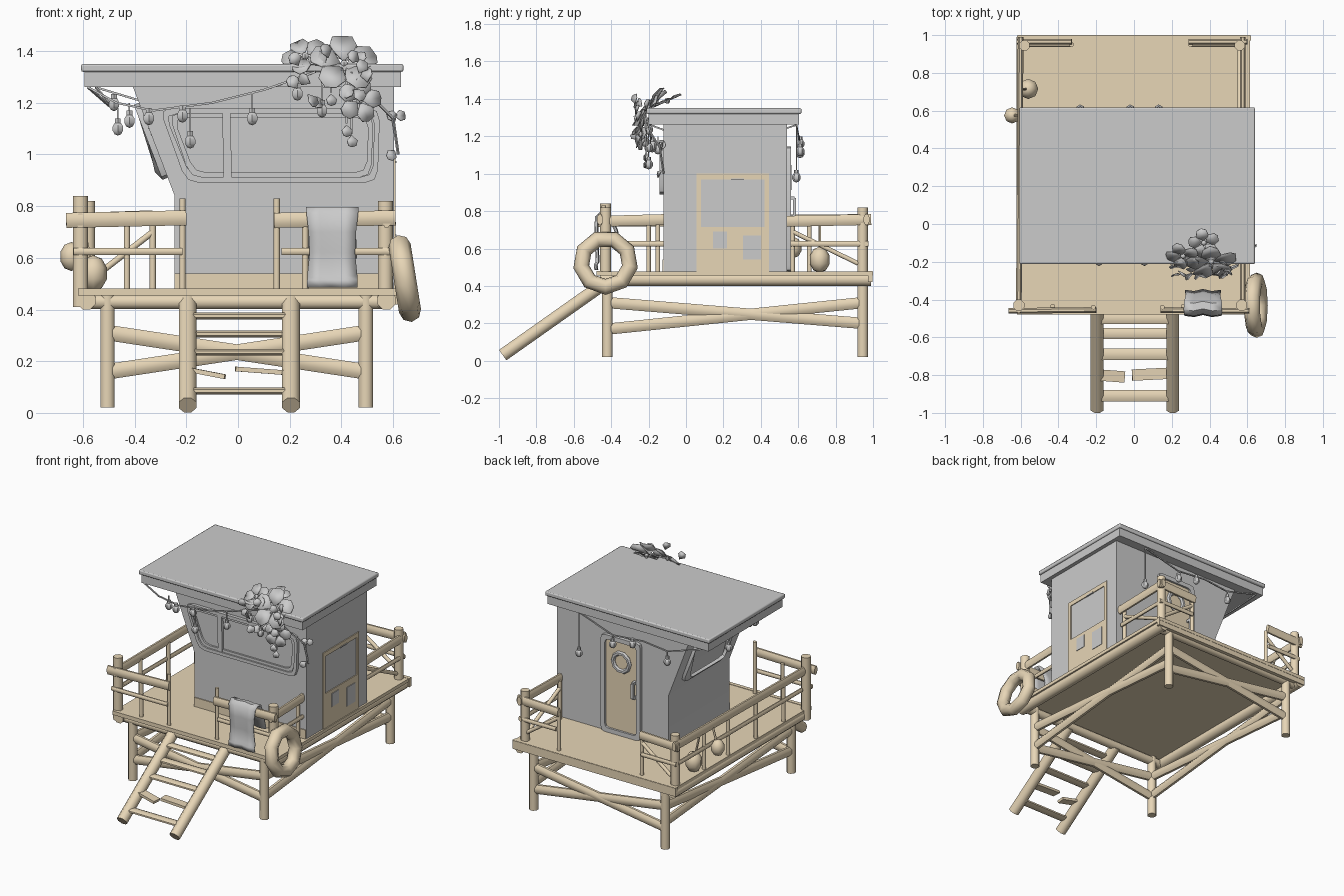
import bpy, bmesh, math, random
from mathutils import Vector, Matrix

if "Cube" in bpy.data.objects:
    bpy.data.objects.remove(bpy.data.objects["Cube"])
random.seed(4)
WOOD = bpy.data.materials.new("wood")
WOOD.diffuse_color = (0.80, 0.67, 0.47, 1)
WOOD.use_nodes = True
WOOD.node_tree.nodes["Principled BSDF"].inputs["Base Color"].default_value = WOOD.diffuse_color

def finish(name, bm, mat=None):
    bmesh.ops.recalc_face_normals(bm, faces=bm.faces)
    me = bpy.data.meshes.new(name)
    bm.to_mesh(me); bm.free()
    ob = bpy.data.objects.new(name, me)
    bpy.context.collection.objects.link(ob)
    if mat: me.materials.append(mat)
    return ob

def log(name, p, q, a, b=None, n=8, mat=WOOD):
    """Round or flattened beam from p to q; a = sideways radius, b = upward radius."""
    b = b or a
    p, q = Vector(p), Vector(q)
    d = (q - p).normalized()
    side = d.cross(Vector((0, 0, 1))) if abs(d.z) < 0.99 else Vector((1, 0, 0))
    side.normalize()
    up = side.cross(d)
    bm = bmesh.new()
    k = 1 / math.cos(math.pi / n)
    rings = [[bm.verts.new(c + side * a * k * math.cos(t) + up * b * k * math.sin(t))
              for t in [math.pi * (2 * i + 1) / n for i in range(n)]] for c in (p, q)]
    for i in range(n):
        j = (i + 1) % n
        bm.faces.new((rings[0][i], rings[0][j], rings[1][j], rings[1][i]))
    bm.faces.new(rings[0]); bm.faces.new(rings[1])
    return finish(name, bm, mat)

def box(name, lo, hi, mat=None):
    bm = bmesh.new()
    lo, hi = Vector(lo), Vector(hi)
    bmesh.ops.create_cube(bm, size=1, matrix=Matrix.Translation((lo + hi) / 2) @ Matrix.Diagonal((*(hi - lo), 1)))
    return finish(name, bm, mat)

def prism(name, pts, vec, mat=None):
    bm = bmesh.new()
    f = bm.faces.new([bm.verts.new(p) for p in pts])
    r = bmesh.ops.extrude_face_region(bm, geom=[f])
    bmesh.ops.translate(bm, vec=vec, verts=[v for v in r['geom'] if isinstance(v, bmesh.types.BMVert)])
    return finish(name, bm, mat)

def rounded(pts, r):
    out, n = [], len(pts)
    for i in range(n):
        a, p, b = Vector(pts[i - 1]), Vector(pts[i]), Vector(pts[(i + 1) % n])
        s, e = p + (a - p).normalized() * r, p + (b - p).normalized() * r
        out += [s, (s + e + 2 * p) / 4, e]
    return out

def frame(name, pts, w, vec, r=0.05, mat=None):
    """Flat window frame with rounded corners, raised by vec."""
    outer = rounded(pts, r)
    c = sum(outer, Vector()) / len(outer)
    size = [max(abs((v - c)[k]) for v in outer) for k in range(3)]
    f = [1 - w / s if s > w else 1 for s in size]
    inner = [c + Vector([(v - c)[k] * f[k] for k in range(3)]) for v in outer]
    bm = bmesh.new()
    vec = Vector(vec)
    L = [[bm.verts.new(v + o) for v in l] for l, o in ((outer, vec * 0), (outer, vec), (inner, vec), (inner, vec * 0))]
    n = len(outer)
    for k in range(4):
        for i in range(n):
            j = (i + 1) % n
            bm.faces.new((L[k][i], L[k][j], L[(k + 1) % 4][j], L[(k + 1) % 4][i]))
    return finish(name, bm, mat)

def cord(name, pts, r=0.004):
    for i in range(len(pts) - 1):
        log(name, pts[i], pts[i + 1], r, n=4, mat=None)

def ring(name, M, R, r, nu=9, nv=8, mat=WOOD):
    bm = bmesh.new()
    g = [[bm.verts.new(M @ Vector(((R + r * math.cos(v)) * math.cos(u), (R + r * math.cos(v)) * math.sin(u), r * math.sin(v))))
          for v in [2 * math.pi * j / nv for j in range(nv)]] for u in [2 * math.pi * i / nu for i in range(nu)]]
    for i in range(nu):
        for j in range(nv):
            bm.faces.new((g[i][j], g[i - 1][j], g[i - 1][j - 1], g[i][j - 1]))
    return finish(name, bm, mat)

def ball(name, c, r, h, mat=None, seg=8):
    bm = bmesh.new()
    bmesh.ops.create_uvsphere(bm, u_segments=seg, v_segments=5, radius=1,
                              matrix=Matrix.Translation(c) @ Matrix.Diagonal((r, r, h, 1)))
    return finish(name, bm, mat)

# legs, cross braces and deck
for x in (-0.505, 0.495):
    for y in (-0.42, 0.945):
        log("leg", (x, y, 0.02), (x, y, 0.46), 0.028)
    for z0, z1 in ((0.31, 0.2), (0.17, 0.31)):
        log("side_brace", (x, -0.41, z0), (x, 0.94, z1), 0.02, 0.03)
    log("side_beam", (x * 1.16, -0.46, 0.435), (x * 1.16, 0.99, 0.435), 0.035)
for y in (-0.42, 0.945):
    for z0, z1 in ((0.31, 0.16), (0.16, 0.31)):
        log("end_brace", (-0.5, y, z0), (0.49, y, z1), 0.02, 0.03)
    log("end_beam", (-0.58, y, 0.43), (0.58, y, 0.43), 0.028)
box("deck", (-0.615, -0.47, 0.455), (0.615, 1.0, 0.478), WOOD)
log("front_deck_edge", (-0.62, -0.465, 0.468), (0.62, -0.465, 0.468), 0.013, n=4)
log("back_deck_edge", (-0.62, 0.985, 0.45), (0.62, 0.985, 0.45), 0.013, 0.03, n=4)

# ladder with one broken rung
for x in (-0.195, 0.205):
    log("ladder_stringer", (x, -0.98, 0.03), (x, -0.42, 0.425), 0.034)
for y, z in ((-0.91, 0.085), (-0.69, 0.235), (-0.58, 0.305), (-0.5, 0.375)):
    log("rung", (-0.18, y, z), (0.19, y, z), 0.03, 0.013)
log("broken_rung_left", (-0.18, -0.8, 0.165), (-0.05, -0.81, 0.14), 0.03, 0.009, n=4)
log("broken_rung_right", (-0.01, -0.8, 0.17), (0.19, -0.79, 0.155), 0.03, 0.009, n=4)

# railing posts
for x, y, top, r in ((-0.61, -0.43, 0.84, 0.029), (0.57, -0.43, 0.82, 0.029), (-0.58, 0.945, 0.82, 0.027), (0.56, 0.945, 0.82, 0.027)):
    log("corner_post", (x, y, 0.41), (x, y, top), r)
for x, y, top in ((-0.215, -0.44, 0.83), (0.15, -0.44, 0.83), (-0.43, -0.435, 0.74), (0.26, -0.435, 0.74),
                  (-0.33, 0.95, 0.74), (0.3, 0.95, 0.74), (-0.6, -0.2, 0.74), (-0.6, 0.1, 0.74),
                  (-0.6, 0.4, 0.74), (-0.6, 0.66, 0.74), (0.56, -0.15, 0.74), (0.56, 0.57, 0.74)):
    log("thin_post", (x, y, 0.47), (x, y, top), 0.012)
# top and middle rails
for p, q in (((-0.665, -0.46), (-0.2, -0.455)), ((0.14, -0.455), (0.61, -0.46)),
             ((-0.62, 0.965), (-0.33, 0.965)), ((0.29, 0.965), (0.6, 0.965)),
             ((-0.61, -0.47), (-0.6, 0.99)), ((0.575, -0.47), (0.575, -0.1)), ((0.575, 0.53), (0.575, 0.99))):
    log("top_rail", (*p, 0.745), (*q, 0.755), 0.015, 0.029)
    k = Vector(p).lerp(Vector(q), 0.06), Vector(q).lerp(Vector(p), 0.03)
    log("middle_rail", (*k[0], 0.625), (*k[1], 0.625), 0.01, 0.014)
for p, q in (((-0.55, 0.95, 0.53), (-0.33, 0.95, 0.7)), ((0.55, 0.95, 0.53), (0.3, 0.95, 0.7)),
             ((0.56, 0.92, 0.52), (0.56, 0.57, 0.69))):
    log("rail_brace", p, q, 0.012)

# cabin with left wall leaning out, and roof
Y0, Y1 = -0.12, 0.54
prism("cabin", [(x, Y0, z) for x, z in ((-0.245, 0.478), (0.603, 0.478), (0.603, 1.27), (-0.41, 1.27), (-0.245, 0.84))], (0, Y1 - Y0, 0))
box("front_skirting", (-0.245, Y0 - 0.006, 0.478), (0.6, Y0, 0.54), WOOD)
box("roof_underlayer", (-0.595, -0.2, 1.262), (0.63, 0.605, 1.325))
roof = box("roof_cover", (-0.607, -0.212, 1.32), (0.64, 0.617, 1.35))
m = roof.modifiers.new("bevel", 'BEVEL'); m.width = 0.007; m.segments = 2

# front window
fw = [(-0.305, Y0, 1.18), (0.55, Y0, 1.18), (0.54, Y0, 0.89), (-0.2, Y0, 0.89)]
frame("front_window_outer_frame", fw, 0.022, (0, -0.022, 0))
fi = [(-0.27, Y0, 1.162), (0.525, Y0, 1.162), (0.515, Y0, 0.91), (-0.185, Y0, 0.91)]
frame("front_window_inner_frame", fi, 0.02, (0, -0.012, 0))
log("front_window_mullion", (-0.045, Y0 - 0.006, 1.17), (-0.04, Y0 - 0.006, 0.9), 0.016, 0.012, n=4, mat=None)
# window on the leaning wall
def lean(y, z): return (-0.245 - (z - 0.84) * 0.384, y, z)
lw = [lean(0.0, 1.2), lean(0.45, 1.2), lean(0.45, 0.91), lean(0.0, 0.91)]
frame("side_window_frame", lw, 0.03, (-0.02, 0, -0.008))

# back door
box("door", (-0.02, Y1, 0.478), (0.23, Y1 + 0.008, 1.12), WOOD)
frame("door_frame", [(-0.045, Y1, 0.478), (-0.045, Y1, 1.145), (0.255, Y1, 1.145), (0.255, Y1, 0.478)], 0.03, (0, 0.022, 0), r=0.03)
MD = Matrix.Translation((0.105, Y1 + 0.012, 0.98)) @ Matrix.Rotation(math.pi / 2, 4, 'X')
ring("door_porthole", MD, 0.062, 0.015, nu=10, nv=6, mat=None)
cord("door_handle", [(0.0, Y1, 0.87), (0.0, 0.58, 0.87), (0.0, 0.58, 0.77), (0.0, Y1, 0.77)], 0.009)

# right wall panel
X = 0.603
for lo, hi in (((0.055, 0.478), (0.08, 1.0)), ((0.42, 0.478), (0.445, 1.0)), ((0.08, 0.97), (0.42, 1.0)), ((0.08, 0.478), (0.42, 0.715))):
    box("side_panel_part", (X, *lo), (X + 0.006, *hi), WOOD)
for lo, hi in (((0.145, 0.6), (0.22, 0.69)), ((0.305, 0.54), (0.4, 0.67))):
    box("side_panel_patch", (X, *lo), (X + 0.01, *hi))
box("side_panel_latch", (X, 0.24, 0.968), (X + 0.01, 0.31, 0.975))

# lifebuoy leaning on the front right corner
ML = Matrix.Translation((0.645, -0.43, 0.525)) @ Matrix.Rotation(math.radians(-9), 4, 'Y') @ Matrix.Rotation(math.pi / 2, 4, 'Y')
ring("lifebuoy", ML, 0.132, 0.043)

# floats hanging on the left railing
for c, r in (((-0.56, 0.715, 0.54), 0.056), ((-0.645, 0.575, 0.605), 0.045)):
    ball("float", c, r, r * 1.25, WOOD)
    log("float_rope", c, (-0.605, c[1], 0.74), 0.006, n=5)

# towel over the front rail
bm = bmesh.new()
rows = [(-0.35, 0.6, 0.095), (-0.37, 0.7, 0.09), (-0.415, 0.79, 0.1), (-0.455, 0.797, 0.102), (-0.482, 0.77, 0.1),
        (-0.485, 0.7, 0.092), (-0.482, 0.62, 0.088), (-0.478, 0.53, 0.097), (-0.488, 0.515, 0.097), (-0.485, 0.485, 0.098)]
g = [[bm.verts.new((0.365 + w * t, y + 0.006 * math.cos(5 * t), z)) for t in (-1, -0.5, 0, 0.5, 1)] for y, z, w in rows]
for a, b in zip(g, g[1:]):
    for i in range(4):
        bm.faces.new((a[i], a[i + 1], b[i + 1], b[i]))
towel = finish("towel", bm)
towel.modifiers.new("thick", 'SOLIDIFY').thickness = 0.01

# light strings: (cord point, bulb height)
def lights(name, pts, bulbs):
    cord(name + "_cord", pts)
    for x, y, top, z in bulbs:
        log(name + "_wire", (x, y, top), (x, y, z), 0.003, n=4, mat=None)
        log(name + "_socket", (x, y, z + 0.018), (x, y, z + 0.04), 0.011, n=6, mat=None)
        ball(name + "_bulb", (x, y, z), 0.024, 0.027, seg=6)
lights("front_lights", [(-0.58, -0.19, 1.26), (-0.47, -0.19, 1.2), (-0.33, -0.18, 1.17), (-0.1, -0.19, 1.2), (0.1, -0.2, 1.25), (0.3, -0.22, 1.32)],
       [(-0.345, -0.18, 1.18, 1.14), (-0.215, -0.18, 1.19, 1.15), (-0.185, -0.2, 1.18, 1.05),
        (0.055, -0.2, 1.24, 1.14), (0.23, -0.2, 1.3, 1.235), (0.325, -0.22, 1.3, 1.17)])
lights("left_lights", [(-0.58, -0.19, 1.26), (-0.5, 0.0, 1.19), (-0.47, 0.2, 1.18), (-0.5, 0.4, 1.2), (-0.55, 0.59, 1.26)],
       [(-0.48, 0.0, 1.2, 1.195), (-0.465, 0.2, 1.18, 1.1), (-0.42, -0.15, 1.2, 1.13)])
lights("back_lights", [(0.4, 0.59, 1.26), (0.13, 0.605, 1.18), (-0.1, 0.605, 1.2), (-0.285, 0.605, 1.18), (-0.55, 0.59, 1.26)],
       [(0.4, 0.59, 1.26, 0.98), (0.13, 0.61, 1.18, 1.12), (-0.02, 0.61, 1.19, 1.16), (-0.285, 0.61, 1.18, 1.11)])

# flowers and leaves on the roof corner
def petals(name, c, normal, r, n=5, start=0.0):
    M = Matrix.Translation(c) @ Vector(normal).to_track_quat('Z', 'Y').to_matrix().to_4x4()
    bm = bmesh.new()
    shape = ((0.1, 0, 0), (0.55, -0.42, 0.15), (0.95, -0.3, 0.1), (1.05, 0, 0.0), (0.95, 0.3, 0.1), (0.55, 0.42, 0.15))
    for k in range(n):
        R = M @ Matrix.Rotation(start + 2 * math.pi * k / n, 4, 'Z')
        v = [bm.verts.new(R @ (Vector(p) * r)) for p in shape]
        bm.faces.new(v[:4]); bm.faces.new((v[0], v[3], v[4], v[5]))
    ob = finish(name, bm)
    ob.modifiers.new("thick", 'SOLIDIFY').thickness = 0.004
for c, nrm, r, s in (((0.41, -0.2, 1.35), (0.1, -0.8, 0.6), 0.13, 0.3), ((0.26, -0.17, 1.38), (-0.2, -0.7, 0.7), 0.09, 0.9),
                     ((0.47, -0.24, 1.21), (0.3, -1, 0.1), 0.085, 0.1), ((0.37, -0.1, 1.39), (0, -0.4, 0.9), 0.08, 0.5)):
    petals("flower", c, nrm, r, 5, s)
    ball("flower_centre", c, 0.016, 0.016, seg=6)
for i in range(14):
    c = (random.uniform(0.22, 0.5), random.uniform(-0.28, -0.2), random.uniform(1.2, 1.38))
    petals("leaf", c, (random.uniform(-1, 1), -1, random.uniform(-0.3, 0.8)), 0.06, 1, random.uniform(0, 6.28))
cord("flower_vine", [(0.4, -0.22, 1.33), (0.52, -0.19, 1.22), (0.6, -0.14, 1.14), (0.62, -0.12, 1.0)])
for x, z, s in ((0.6, 1.15, 0.0), (0.61, 1.12, 2.0), (0.61, 1.02, 4.0)):
    petals("vine_leaf", (x, -0.13, z), (0.4, -1, 0.3), 0.05, 1, s)
for x, z in ((0.36, 1.24), (0.42, 1.12), (0.44, 1.08)):
    cord("hanging_stem", [(x, -0.22, 1.32), (x, -0.21, z)])
    petals("stem_leaf", (x, -0.21, z), (0.3, -1, 0.2), 0.05, 1, 4.7)

bpy.ops.object.select_all(action='SELECT')
bpy.context.view_layer.objects.active = roof
bpy.ops.object.shade_smooth_by_angle(angle=math.radians(50))
